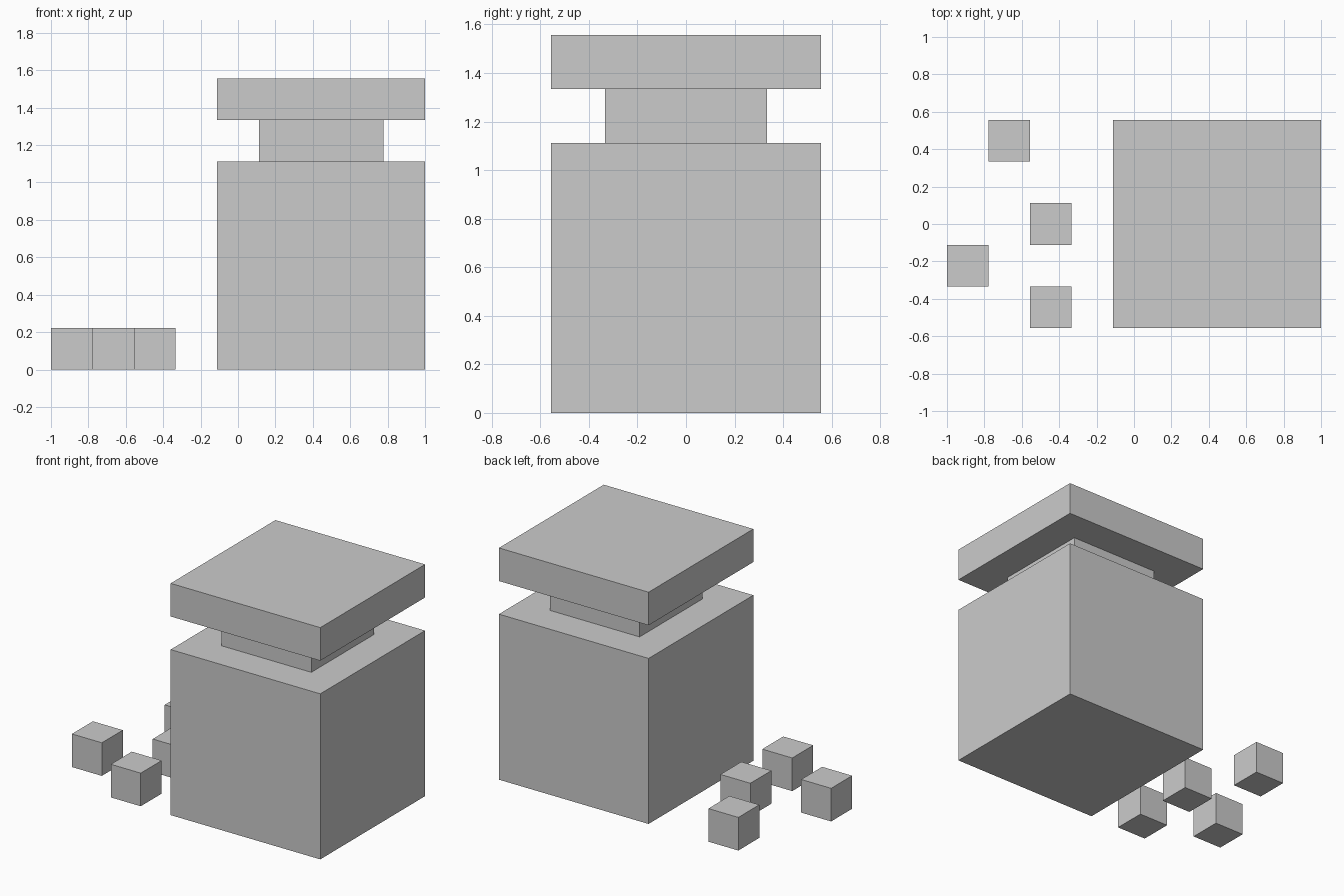
import bpy

if "Cube" in bpy.data.objects:
    bpy.data.objects.remove(bpy.data.objects["Cube"])

U = 1 / 9  # grid unit of the model


def box(name, center, size):
    """Box from centre and full size, both in grid units."""
    bpy.ops.mesh.primitive_cube_add(size=1, location=[c * U for c in center])
    ob = bpy.context.object
    ob.name = name
    ob.scale = [s * U for s in size]
    bpy.ops.object.transform_apply(location=False, rotation=False, scale=True)
    return ob


# Jar: body, narrow neck and wide lid
box("jar_body", (4, 0, 5), (10, 10, 10))
box("jar_neck", (4, 0, 11), (6, 6, 2))
box("jar_lid", (4, 0, 13), (10, 10, 2))

# Small cubes scattered beside the jar
for i, (x, y) in enumerate([(-6, 4), (-4, 0), (-8, -2), (-4, -4)], 1):
    box(f"small_cube_{i}", (x, y, 1), (2, 2, 2))
